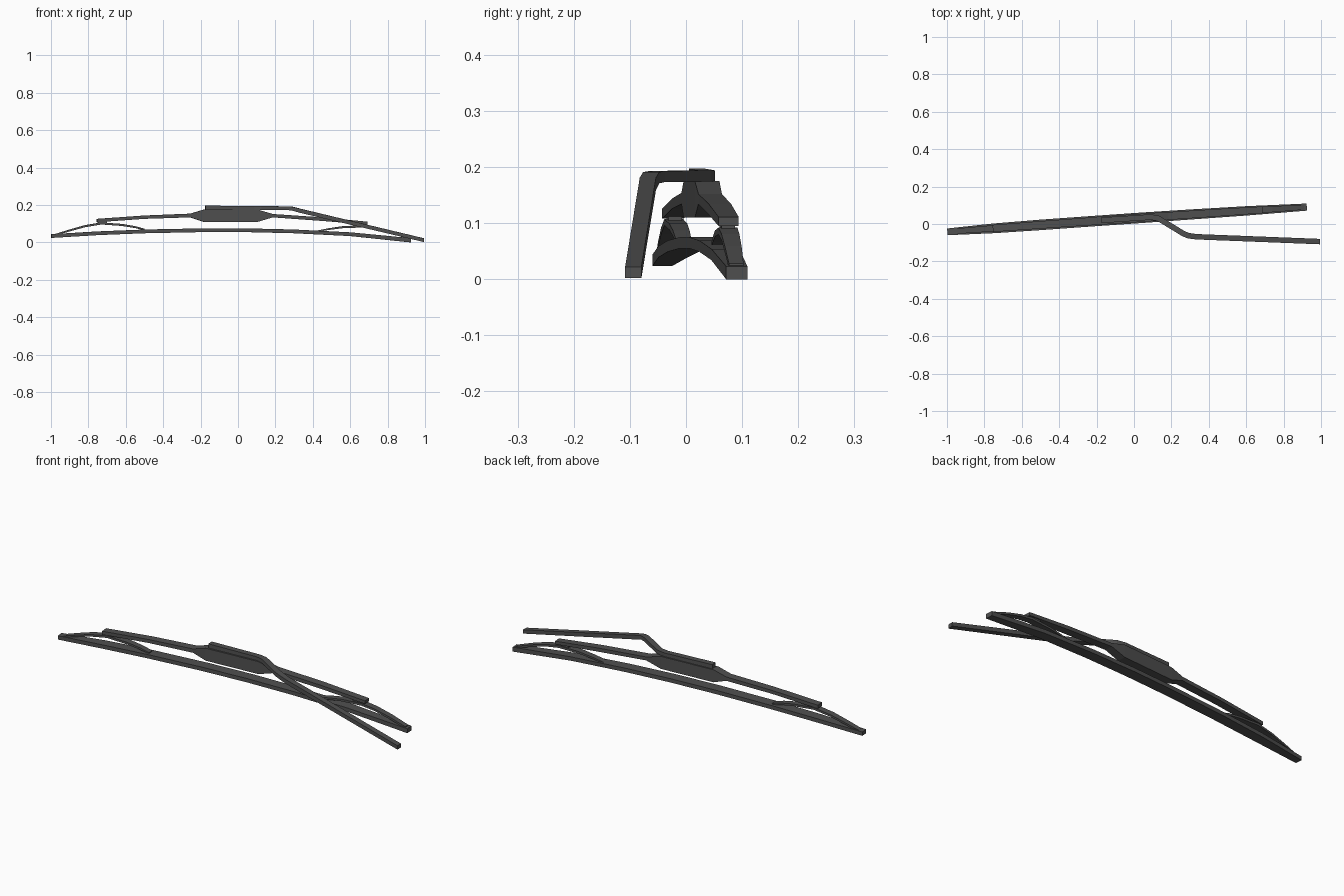
import bpy, bmesh
from mathutils import Vector

mat = bpy.data.materials.new("dark_grey")
mat.diffuse_color = (0.08, 0.08, 0.08, 1)


def mid_y(x):
    """Slanted, slightly bowed centre line shared by blade, bracket and clips."""
    return 0.0265 + 0.0686 * x + 0.004 * (1 - x * x)


def sweep(name, stations):
    """Box-section sweep; each station is (x, y, z_bottom, z_top, half_width)."""
    bm = bmesh.new()
    rings = []
    pts = [Vector((s[0], s[1])) for s in stations]
    for i, (x, y, lo, hi, w) in enumerate(stations):
        a = (pts[i] - pts[max(i - 1, 0)]).normalized()
        b = (pts[min(i + 1, len(pts) - 1)] - pts[i]).normalized()
        t = (a + b).normalized()
        n = Vector((-t.y, t.x)) * w
        rings.append([bm.verts.new((x + s * n.x, y + s * n.y, z))
                      for s, z in ((-1, lo), (1, lo), (1, hi), (-1, hi))])
    for r, q in zip(rings, rings[1:]):
        for k in range(4):
            j = (k + 1) % 4
            bm.faces.new((r[k], r[j], q[j], q[k]))
    bm.faces.new(rings[0])
    bm.faces.new(rings[-1])
    bmesh.ops.recalc_face_normals(bm, faces=bm.faces)
    me = bpy.data.meshes.new(name)
    bm.to_mesh(me)
    bm.free()
    me.materials.append(mat)
    ob = bpy.data.objects.new(name, me)
    bpy.context.collection.objects.link(ob)
    return ob


def strip(name, profile):
    """Sweep along the shared centre line; profile is (x, z_bottom, z_top, half_width)."""
    return sweep(name, [(x, mid_y(x), lo, hi, w) for x, lo, hi, w in profile])


# long bowed wiper blade
strip("blade", [
    (-0.998, 0.024, 0.044, 0.018), (-0.75, 0.039, 0.059, 0.026),
    (-0.5, 0.049, 0.069, 0.028), (-0.2, 0.055, 0.075, 0.028),
    (0.05, 0.055, 0.075, 0.028), (0.3, 0.049, 0.069, 0.027),
    (0.6, 0.034, 0.054, 0.025), (0.924, 0.0, 0.023, 0.019)])

# main bracket with the deep hub in the middle
strip("bracket", [
    (-0.755, 0.108, 0.126, 0.019), (-0.5, 0.126, 0.144, 0.02),
    (-0.255, 0.134, 0.154, 0.021), (-0.185, 0.11, 0.175, 0.022),
    (0.105, 0.11, 0.175, 0.022), (0.185, 0.134, 0.152, 0.021),
    (0.45, 0.115, 0.134, 0.02), (0.69, 0.095, 0.111, 0.018)])

# arched clips joining the bracket ends to the blade
strip("left_clip", [
    (-0.975, 0.038, 0.046, 0.013), (-0.9, 0.059, 0.069, 0.015),
    (-0.82, 0.081, 0.092, 0.016), (-0.73, 0.096, 0.107, 0.017),
    (-0.62, 0.088, 0.099, 0.016), (-0.55, 0.077, 0.087, 0.015),
    (-0.5, 0.066, 0.073, 0.014)])
strip("right_clip", [
    (0.42, 0.056, 0.063, 0.014), (0.48, 0.066, 0.075, 0.015),
    (0.56, 0.076, 0.087, 0.016), (0.67, 0.080, 0.092, 0.017),
    (0.74, 0.070, 0.081, 0.016), (0.82, 0.048, 0.059, 0.015),
    (0.91, 0.018, 0.028, 0.013)])

# small pivots between bracket and clips
strip("left_pivot", [(-0.75, 0.098, 0.115, 0.012), (-0.7, 0.098, 0.118, 0.012)])
strip("right_pivot", [(0.62, 0.08, 0.103, 0.012), (0.68, 0.08, 0.1, 0.012)])

# wiper arm: flat over the hub, cranked sideways, then falling to its free end
sweep("arm", [
    (-0.175, 0.02, 0.175, 0.197, 0.015), (0.09, 0.037, 0.174, 0.194, 0.015),
    (0.13, 0.03, 0.174, 0.194, 0.015), (0.265, -0.052, 0.173, 0.193, 0.015),
    (0.29, -0.062, 0.171, 0.191, 0.015), (0.33, -0.068, 0.159, 0.181, 0.0145),
    (0.995, -0.094, 0.002, 0.022, 0.0145)])
